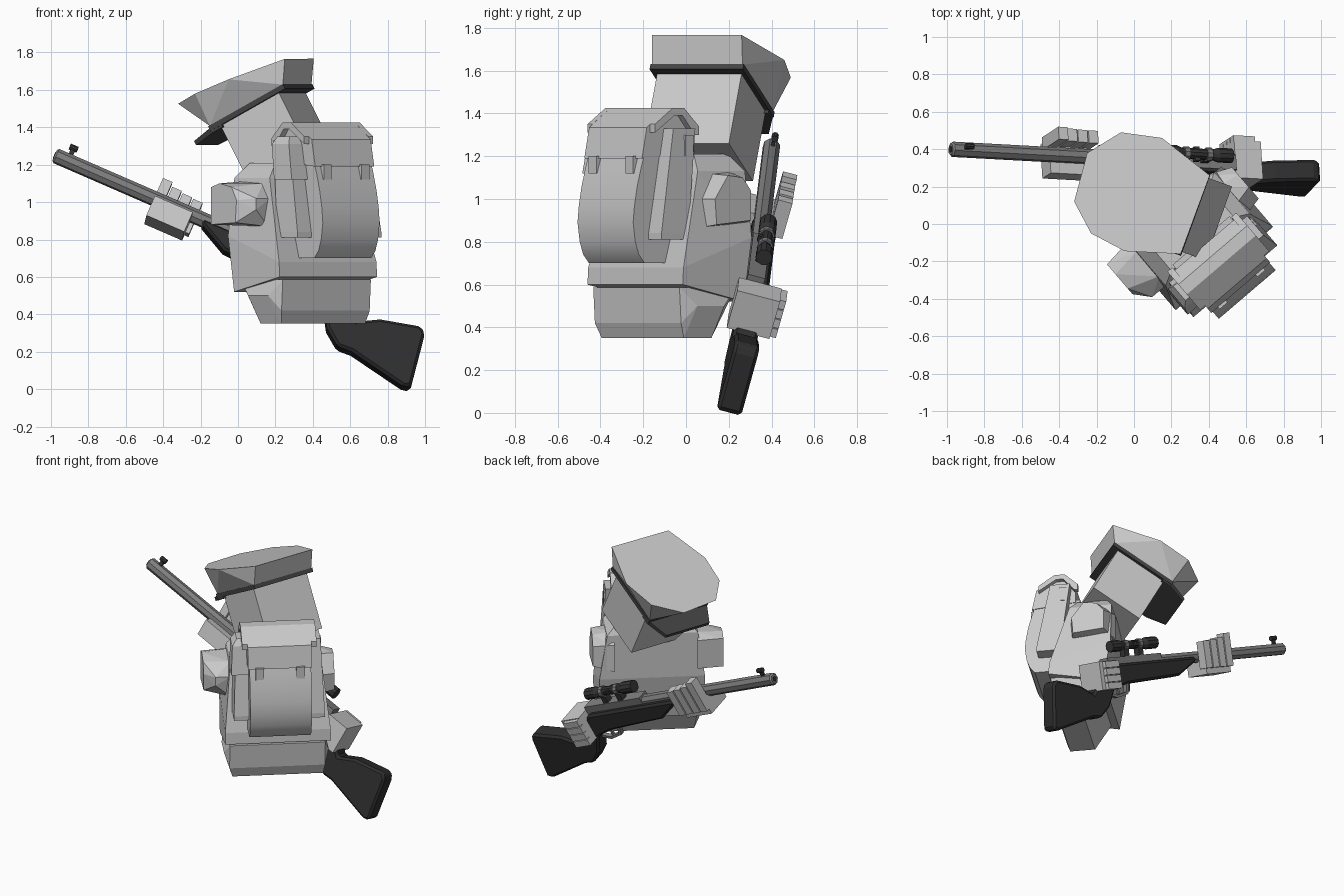
import bpy, bmesh, math
from mathutils import Matrix, Vector

if "Cube" in bpy.data.objects:
    bpy.data.objects.remove(bpy.data.objects["Cube"])


def material(name, v):
    m = bpy.data.materials.new(name)
    m.diffuse_color = (v, v, v, 1)
    m.use_nodes = True
    m.node_tree.nodes["Principled BSDF"].inputs["Base Color"].default_value = m.diffuse_color
    return m


LIGHT = material("light grey", 0.58)
STEEL = material("steel grey", 0.21)
BAND = material("dark band grey", 0.055)
BLACK = material("black wood", 0.028)
SCOPE = material("scope black", 0.035)


def frame(o, x, y, z):
    return Matrix.Translation(o) @ Matrix((x, y, z)).transposed().to_4x4()


# Local frames: body (across, backward, up), head (across, forward, up), rifle (rearward, sideways, up)
BODY = frame((0, 0, 0), (.76, .65, 0), (.65, -.76, 0), (0, 0, 1))
HEAD = frame((.13, .12, 1.5), (.34, .94, 0), (-.83, .30, -.47), (-.44, .16, .88))
GUN = frame((-.98, .40, 1.25), (.92, -.05, -.40), (-.06, .95, -.25), (.38, .25, .87))


def finish(name, bm, mat):
    bmesh.ops.recalc_face_normals(bm, faces=bm.faces[:])
    me = bpy.data.meshes.new(name)
    bm.to_mesh(me)
    bm.free()
    me.materials.append(mat)
    ob = bpy.data.objects.new(name, me)
    bpy.context.collection.objects.link(ob)
    return ob


def hull(name, pts, mat, m=Matrix()):
    bm = bmesh.new()
    for p in pts:
        bm.verts.new(m @ Vector(p))
    bmesh.ops.convex_hull(bm, input=bm.verts[:])
    loose = [v for v in bm.verts if not v.link_faces]
    bmesh.ops.delete(bm, geom=loose, context='VERTS')
    bmesh.ops.dissolve_limit(bm, angle_limit=0.03, verts=bm.verts[:], edges=bm.edges[:])
    return finish(name, bm, mat)


def rect(x0, x1, y0, y1, z):
    return [(x, y, z) for x in (x0, x1) for y in (y0, y1)]


def box(name, x0, x1, y0, y1, z0, z1, mat, m):
    return hull(name, rect(x0, x1, y0, y1, z0) + rect(x0, x1, y0, y1, z1), mat, m)


def prism(name, pts3, offset, mat, m):
    """Extrude a flat outline along offset."""
    bm = bmesh.new()
    f = bm.faces.new([bm.verts.new(p) for p in pts3])
    ext = bmesh.ops.extrude_face_region(bm, geom=[f], use_keep_orig=True)
    bmesh.ops.translate(bm, vec=offset, verts=[v for v in ext['geom'] if isinstance(v, bmesh.types.BMVert)])
    bmesh.ops.transform(bm, matrix=m, verts=bm.verts[:])
    return finish(name, bm, mat)


def tube(name, rings, h, n, mat, v=0):
    """Lathe along the rifle axis; rings are (distance, radius)."""
    bm = bmesh.new()
    loops = []
    for a, r in rings:
        loops.append([bm.verts.new(GUN @ Vector((a, v + r * math.cos((i + .5) * math.tau / n),
                      h + r * math.sin((i + .5) * math.tau / n)))) for i in range(n)])
    for p, q in zip(loops, loops[1:]):
        for i in range(n):
            bm.faces.new((p[i], p[(i + 1) % n], q[(i + 1) % n], q[i]))
    bm.faces.new(loops[0])
    bm.faces.new(loops[-1])
    return finish(name, bm, mat)


# Torso and hips
hull("torso", [(s, t, z) for s in (-.13, .555)
               for t, z in ((.495, .6), (.12, .52), (.49, .68), (.07, .82))]
     + rect(-.085, .505, .07, .36, 1.13) + rect(-.01, .43, .11, .32, 1.21), LIGHT, BODY)
hull("hips", rect(-.08, .51, .28, .45, .35) + rect(-.13, .55, .235, .40, .5)
     + rect(-.1, .52, .14, .485, .585) + rect(-.1, .52, .3, .475, .42), LIGHT, BODY)

# Shoulder stubs with flat six-sided ends
hull("left_shoulder",
     [(-.08, t, z) for t, z in ((.05, .88), (.05, 1.08), (.12, 1.11), (.3, 1.1), (.36, 1.02), (.34, .87))]
     + [(-.18, t, z) for t, z in ((.36, .96), (.36, 1.02))]
     + [(-.25, t, z) for t, z in ((.07, .88), (.07, 1.08), (.14, 1.1), (.24, 1.08), (.28, 1.01), (.27, .89))],
     LIGHT, BODY)
hull("right_shoulder",
     [(.46, t, z) for t, z in ((.05, .88), (.05, 1.07), (.14, 1.13), (.28, 1.12), (.36, 1.0), (.35, .86))]
     + [(.595, t, z) for t, z in ((.11, .90), (.11, 1.04), (.16, 1.1), (.25, 1.11), (.33, 1.0), (.32, .88))],
     LIGHT, BODY)

# Slanted side pockets and strap ends, mirrored about the middle of the pack
for side, name in ((-1, "left"), (1, "right")):
    def X(d):
        return .213 + side * d
    hull(name + "_pocket", rect(X(.18), X(.295), .43, .585, .81) + rect(X(.18), X(.295), .42, .585, .84)
         + rect(X(.18), X(.275), .36, .495, 1.33), LIGHT, BODY)
    if side < 0:
        hull("pocket_cover", rect(X(.18), X(.31), .41, .555, 1.12) + rect(X(.18), X(.30), .38, .52, 1.31)
             + rect(X(.19), X(.27), .39, .49, 1.35), LIGHT, BODY)
    else:
        box("pocket_tab", X(.26), X(.285), .38, .43, 1.2, 1.3, LIGHT, BODY)
    box(name + "_strap", X(.16), X(.105), .55, .644, 1.12, 1.2, LIGHT, BODY)

# Pack body with a bulging back
back = [(.60, 1.24), (.63, 1.15), (.655, 1.06), (.672, .97), (.68, .89), (.667, .80), (.645, .74), (.61, .7)]
pack = prism("pack_body", [(.015, t, z) for t, z in back + [(.38, .7), (.3, 1.24)]], (.4, 0, 0), LIGHT, BODY)
bpy.context.view_layer.objects.active = pack
pack.select_set(True)
bpy.ops.object.shade_smooth_by_angle(angle=math.radians(25))
pack.select_set(False)

# Pack flap and the raised rims at its ends
flap = [(.63, 1.19), (.60, 1.335), (.47, 1.425), (.40, 1.425), (.33, 1.34), (.33, 1.22)]
prism("pack_flap", [(.005, t, z) for t, z in flap], (.415, 0, 0), LIGHT, BODY)
rim = [(.58, 1.31), (.58, 1.35), (.47, 1.425), (.40, 1.425), (.31, 1.34), (.31, 1.3), (.335, 1.3), (.41, 1.39), (.46, 1.39)]
for s in (-.03, .42):
    prism("flap_rim", [(s, t, z) for t, z in rim], (.035, 0, 0), LIGHT, BODY)

# Head, dark cap band, visor
box("head", -.21, .21, -.19, .185, -.375, .02, LIGHT, HEAD)
box("cap_band", -.232, .232, -.238, .242, -.006, .022, BAND, HEAD)
hull("cap_visor", rect(-.23, .23, .17, .235, .01) + rect(-.23, .23, .17, .235, -.02)
     + rect(-.17, .17, .33, .37, -.0) + rect(-.17, .17, .33, .37, -.025), BAND, HEAD)

# Cap crown: sloping eight-sided top over a square base
rim_xy = [(.25, -.16), (-.05, -.145), (-.23, -.05), (-.32, .12), (-.25, .38), (-.07, .49), (.15, .46), (.405, .26)]
crown = [(x, y, 1.765 - .38 * ((.25 - x) * .94 + (y + .155) * .34)) for x, y in rim_xy]
crown += [tuple(HEAD @ Vector((x, y, .02))) for x in (-.225, .225) for y in (-.235, .235)]
hull("cap_crown", crown, LIGHT)

# Rifle: stock, barrel, receiver
stock = [(.86, -.03), (1.03, -.12), (1.5, -.14), (1.63, -.17), (1.70, -.29), (1.79, -.36), (1.87, -.355),
         (2.20, -.42), (2.235, -.40), (2.19, -.10), (2.155, -.07), (1.94, -.125), (1.83, -.19), (1.72, -.08), (1.62, .0), (.86, .0)]
wood = prism("stock", [(a, -.045, h) for a, h in stock], (0, .12, 0), BLACK, GUN)
bev = wood.modifiers.new("edge", 'BEVEL')
bev.width, bev.segments, bev.limit_method = .025, 1, 'ANGLE'
tube("barrel", [(0, .032), (.01, .042), (1.25, .042)], 0, 8, STEEL)
tube("muzzle_hole", [(-.003, .018), (.01, .018)], 0, 8, BLACK)
box("receiver", 1.15, 1.64, -.042, .042, -.04, .05, STEEL, GUN)
box("sight_post", .065, .09, -.008, .008, .03, .075, SCOPE, GUN)
tube("sight_ring", [(.055, .017), (.10, .017)], .08, 8, SCOPE)

# Scope, mounts, bolt, trigger guard
tube("scope", [(1.165, .042), (1.26, .042), (1.29, .03), (1.47, .03), (1.50, .04), (1.58, .04)], .128, 10, SCOPE, .012)
for a in (1.30, 1.43):
    box("scope_mount", a, a + .04, -.015, .035, .04, .12, SCOPE, GUN)
    tube("scope_clamp", [(a, .038), (a + .03, .038)], .128, 10, STEEL, .012)
box("scope_dial", 1.36, 1.39, -.03, .05, .115, .145, SCOPE, GUN)
box("bolt_handle", 1.56, 1.58, -.12, -.03, .0, .02, STEEL, GUN)
box("bolt_knob", 1.55, 1.59, -.14, -.105, -.01, .03, STEEL, GUN)
guard = [(1.46, -.13), (1.48, -.21), (1.58, -.23), (1.66, -.2), (1.65, -.185), (1.58, -.21), (1.495, -.195), (1.48, -.13)]
prism("trigger_guard", [(a, -.005, h) for a, h in guard], (0, .03, 0), STEEL, GUN)
box("trigger", 1.55, 1.565, .002, .018, -.2, -.13, STEEL, GUN)

# Front hand: palm under the barrel, fingers curling over the far side
box("front_palm", .58, .80, -.10, .09, -.13, -.01, LIGHT, GUN)
for i, top in enumerate((.14, .115, .105, .1)):
    a = .575 + i * .064
    box("front_finger", a, a + .055, .05, .12, -.09, top, LIGHT, GUN)

# Rear hand round the grip
box("rear_hand", 1.645, 1.80, -.08, .13, -.175, .025, LIGHT, GUN)
for i in range(4):
    h = -.175 + i * .05
    box("rear_finger", 1.645, 1.77, .11, .16, h, h + .045, LIGHT, GUN)
